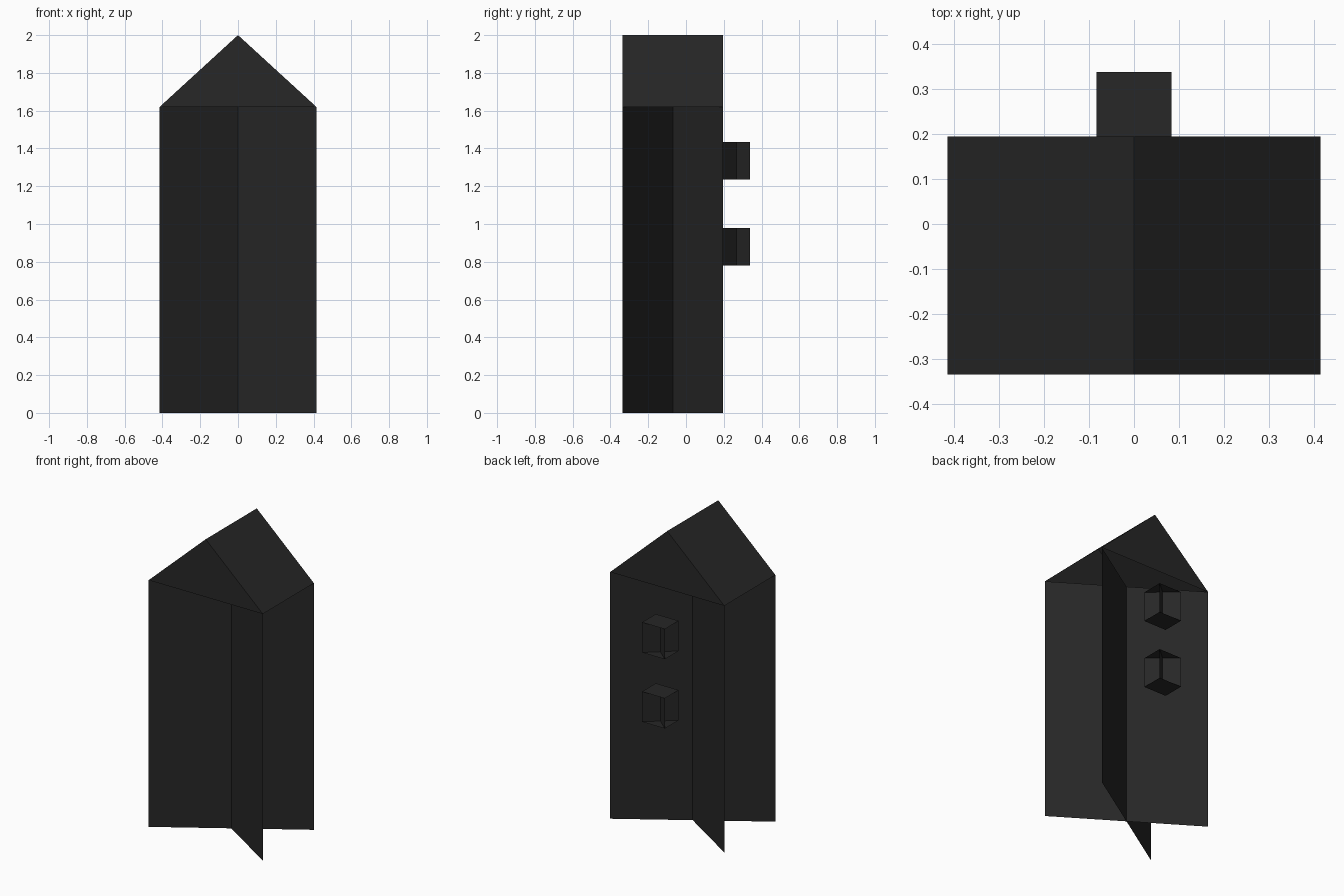
import bpy

if "Cube" in bpy.data.objects:
    bpy.data.objects.remove(bpy.data.objects["Cube"])

mat = bpy.data.materials.new("charcoal")
mat.diffuse_color = (0.02, 0.02, 0.02, 1)
mat.use_nodes = True
mat.node_tree.nodes["Principled BSDF"].inputs["Base Color"].default_value = mat.diffuse_color

X, Y0, Y1 = 0.415, -0.335, 0.195   # body footprint
EAVE, TOP = 1.62, 2.0


def make(name, verts, faces):
    me = bpy.data.meshes.new(name)
    me.from_pydata(verts, [], faces)
    me.materials.append(mat)
    ob = bpy.data.objects.new(name, me)
    bpy.context.collection.objects.link(ob)
    return ob


def crossed(name, hx, y0, y1, z0, z1, caps=False):
    """Two upright sheets on the diagonals of a box, optionally capped."""
    verts = [(x, y, z) for z in (z0, z1)
             for x, y in ((-hx, y0), (hx, y0), (hx, y1), (-hx, y1))]
    faces = [(0, 2, 6, 4), (1, 3, 7, 5)]
    if caps:
        faces += [(3, 2, 1, 0), (4, 5, 6, 7)]
    return make(name, verts, faces)


# Body: crossed sheets
crossed("body_sheets", X, Y0, Y1, 0, EAVE)

# Gabled roof shell, open underneath
make("gable_roof",
     [(x, y, z) for y in (Y0, Y1) for x, z in ((-X, EAVE), (X, EAVE), (0, TOP))],
     [(0, 1, 2), (4, 3, 5), (1, 4, 5, 2), (3, 0, 2, 5)])

# Rear lugs: crossed sheets with top and bottom plates
for name, z in (("lower_lug", 0.78), ("upper_lug", 1.235)):
    crossed(name, 0.083, Y1, 0.338, z, z + 0.198, caps=True)
